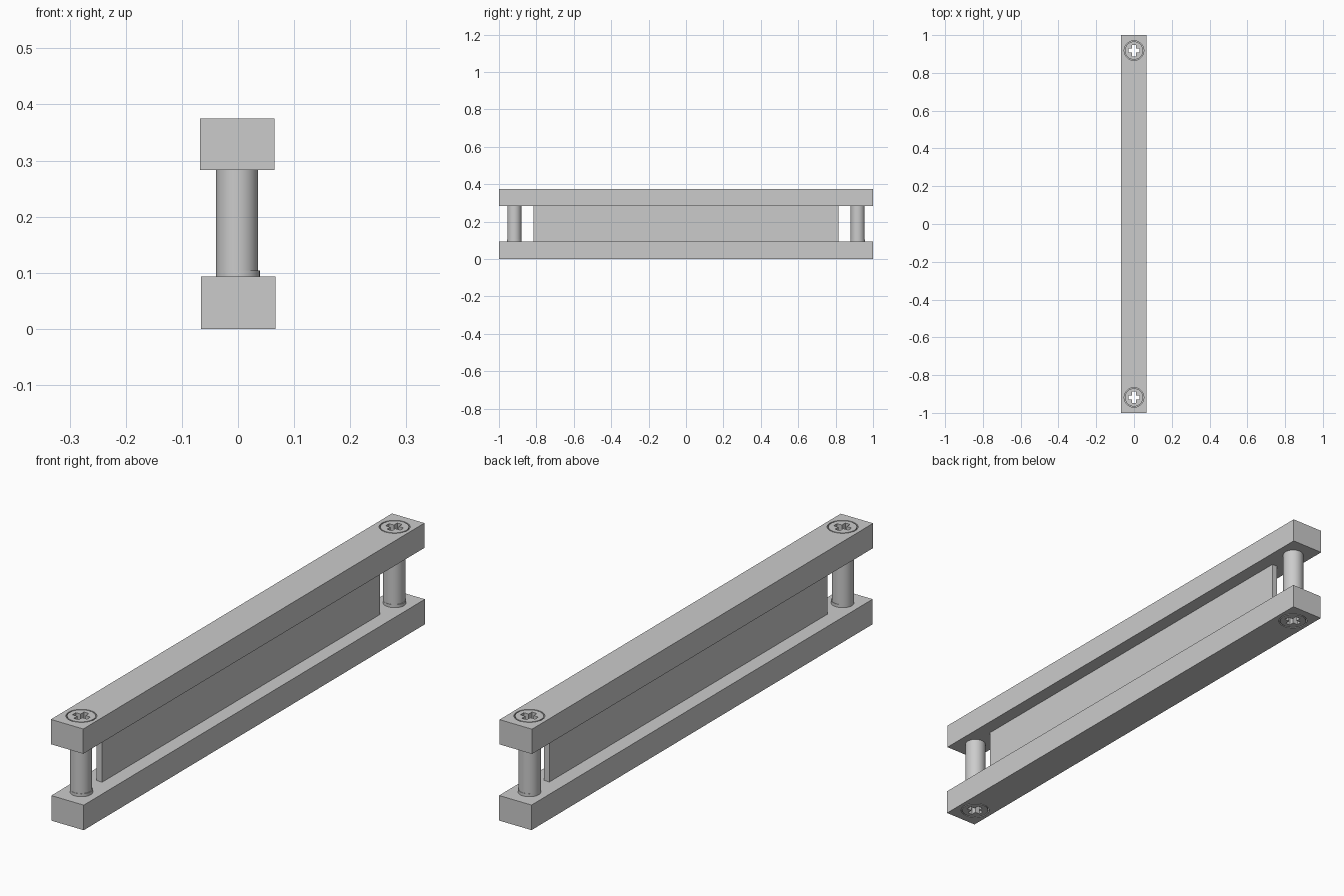
import bpy
import bmesh
from mathutils import Matrix

if "Cube" in bpy.data.objects:
    bpy.data.objects.remove(bpy.data.objects["Cube"], do_unlink=True)

grey = bpy.data.materials.new("plain grey")
grey.use_nodes = True
grey.diffuse_color = (0.6, 0.6, 0.6, 1)
grey.node_tree.nodes["Principled BSDF"].inputs["Base Color"].default_value = (0.6, 0.6, 0.6, 1)

LOW, HIGH, TOP = 0.093, 0.283, 0.375    # plate levels
POST_Y, POST_R = 0.918, 0.0375
BORE_R, HEAD_R, BORE_D = 0.052, 0.048, 0.02


def finish(name, bm):
    mesh = bpy.data.meshes.new(name)
    bmesh.ops.recalc_face_normals(bm, faces=bm.faces)
    bm.to_mesh(mesh)
    bm.free()
    mesh.materials.append(grey)
    obj = bpy.data.objects.new(name, mesh)
    bpy.context.collection.objects.link(obj)
    return obj


def box(name, x, half_x, half_y, z0, z1):
    bm = bmesh.new()
    place = Matrix.Translation((x, 0, (z0 + z1) / 2))
    scale = Matrix.Diagonal((2 * half_x, 2 * half_y, z1 - z0, 1))
    bmesh.ops.create_cube(bm, size=1, matrix=place @ scale)
    return finish(name, bm)


def cylinder(name, x, y, radius, z0, z1):
    bm = bmesh.new()
    bmesh.ops.create_cone(bm, cap_ends=True, segments=48, radius1=radius, radius2=radius,
                          depth=z1 - z0, matrix=Matrix.Translation((x, y, (z0 + z1) / 2)))
    return finish(name, bm)


def cross(name, y, arm=0.03, half=0.01):
    # plus-shaped prism running through the whole height
    corner = [(arm, -half), (arm, half), (half, half)]
    points = []
    for _ in range(4):
        points += corner
        corner = [(-b, a) for a, b in corner]
    bm = bmesh.new()
    face = bm.faces.new([bm.verts.new((a, y + b, -0.1)) for a, b in points])
    walls = bmesh.ops.extrude_face_region(bm, geom=[face])["geom"]
    bmesh.ops.translate(bm, vec=(0, 0, TOP + 0.2),
                        verts=[v for v in walls if isinstance(v, bmesh.types.BMVert)])
    return finish(name, bm)


def cut(obj, cutter):
    mod = obj.modifiers.new("cut", "BOOLEAN")
    mod.operation = "DIFFERENCE"
    mod.solver = "EXACT"
    mod.object = cutter
    bpy.context.view_layer.objects.active = obj
    bpy.ops.object.modifier_apply(modifier=mod.name)


# Two long rails and the thin panel between them
bottom = box("bottom_rail", 0.0005, 0.0665, 1, 0, LOW)
top = box("top_rail", -0.0015, 0.0665, 1, HIGH, TOP)
box("centre_panel", 0.0015, 0.0115, 0.815, LOW, HIGH)

# Posts, collars and flush screw heads at both ends, all with a cross-shaped bore
round_parts = []
for end, y in (("front", -POST_Y), ("back", POST_Y)):
    bore_cross = cross(end + "_cross_cutter", y)
    low_bore = cylinder(end + "_low_cutter", 0, y, BORE_R, -0.05, BORE_D)
    high_bore = cylinder(end + "_high_cutter", 0, y, BORE_R, TOP - BORE_D, TOP + 0.05)
    for rail, bore in ((bottom, low_bore), (top, high_bore)):
        cut(rail, bore)
        cut(rail, bore_cross)
    parts = [
        cylinder(end + "_post", -0.0015, y, POST_R, LOW, HIGH),
        cylinder(end + "_post_collar", 0, y, 0.0388, LOW, 0.104),
        cylinder(end + "_bottom_screw_head", 0, y, HEAD_R, 0, BORE_D),
        cylinder(end + "_top_screw_head", 0, y, HEAD_R, TOP - BORE_D, TOP),
    ]
    for part in parts:
        cut(part, bore_cross)
    round_parts += parts
    for cutter in (bore_cross, low_bore, high_bore):
        bpy.data.objects.remove(cutter, do_unlink=True)

# Smooth the round walls, keep the edges sharp
bpy.ops.object.select_all(action="DESELECT")
for obj in round_parts + [bottom, top]:
    obj.select_set(True)
bpy.context.view_layer.objects.active = top
bpy.ops.object.shade_smooth_by_angle(angle=0.6)
